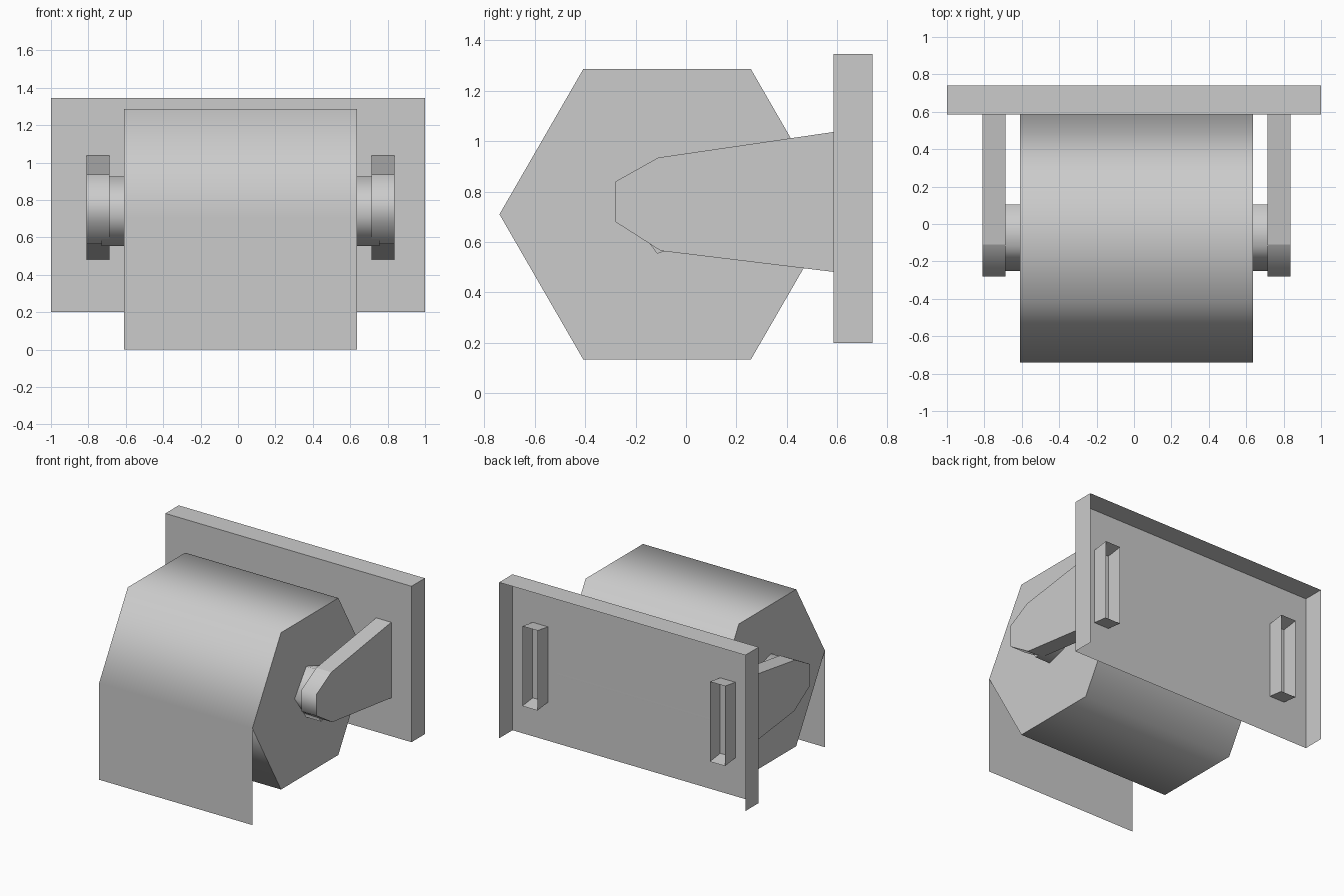
import bpy
import bmesh
from math import cos, sin, tau

cube = bpy.data.objects.get("Cube")
if cube:
    bpy.data.objects.remove(cube)

MID = 0.0125  # centre of the roll and arms across x

grey = bpy.data.materials.new("plain_grey")
grey.use_nodes = True
grey.diffuse_color = (0.6, 0.6, 0.6, 1)
grey.node_tree.nodes["Principled BSDF"].inputs["Base Color"].default_value = grey.diffuse_color


def finish(name, bm):
    mesh = bpy.data.meshes.new(name)
    bm.to_mesh(mesh)
    bm.free()
    mesh.materials.append(grey)
    obj = bpy.data.objects.new(name, mesh)
    bpy.context.collection.objects.link(obj)
    return obj


def prism(name, profile, x0, x1, smooth_sides, open_sides=()):
    """Sweep a (y, z) outline along x, with flat caps and chosen smooth sides."""
    bm = bmesh.new()
    ends = [[bm.verts.new((x, y, z)) for y, z in profile] for x in (x0, x1)]
    caps = [bm.faces.new(ring) for ring in ends]
    count = len(profile)
    for i in range(count):
        if i in open_sides:
            continue
        j = (i + 1) % count
        side = bm.faces.new((ends[0][i], ends[0][j], ends[1][j], ends[1][i]))
        side.smooth = i in smooth_sides
    bmesh.ops.recalc_face_normals(bm, faces=bm.faces)
    for edge in bm.edges:
        edge.smooth = all(f.smooth for f in edge.link_faces)
    return finish(name, bm)


def polygon(sides, y, z, radius):
    """Regular outline with one corner pointing to the front."""
    return [(y - radius * cos(tau * i / sides), z + radius * sin(tau * i / sides))
            for i in range(sides)]


# Paper roll and the rod that carries it
prism("paper_roll", polygon(6, -0.075, 0.71, 0.665), MID - 0.6225, MID + 0.6225, range(6))
prism("rod", polygon(5, -0.054, 0.74, 0.196), MID - 0.743, MID + 0.743, range(5))

# Hanging sheet
bm = bmesh.new()
bm.faces.new([bm.verts.new((MID + x, -0.74, z))
              for x, z in ((-0.6225, 0), (0.6225, 0), (0.6225, 0.71), (-0.6225, 0.71))])
finish("hanging_sheet", bm)

# Tapered arms, hollow at the back end behind the panel
arm_outline = [(0.705, 1.054), (-0.11, 0.935), (-0.28, 0.84),
               (-0.28, 0.68), (-0.10, 0.565), (0.705, 0.467)]
for name, side in (("right_arm", -1), ("left_arm", 1)):
    prism(name, arm_outline, MID + side * 0.7, MID + side * 0.823, (1, 2, 3), open_sides=(5,))

# Wall plate: a thin shell left open at the back and the bottom
bm = bmesh.new()
bmesh.ops.create_cube(bm, size=1)
for v in bm.verts:
    v.co = (v.co.x * 2, 0.6625 + v.co.y * 0.155, 0.7725 + v.co.z * 1.145)
bm.normal_update()
bmesh.ops.delete(bm, geom=[f for f in bm.faces if f.normal.y > 0.5 or f.normal.z < -0.5],
                 context="FACES_ONLY")
finish("wall_plate", bm)
